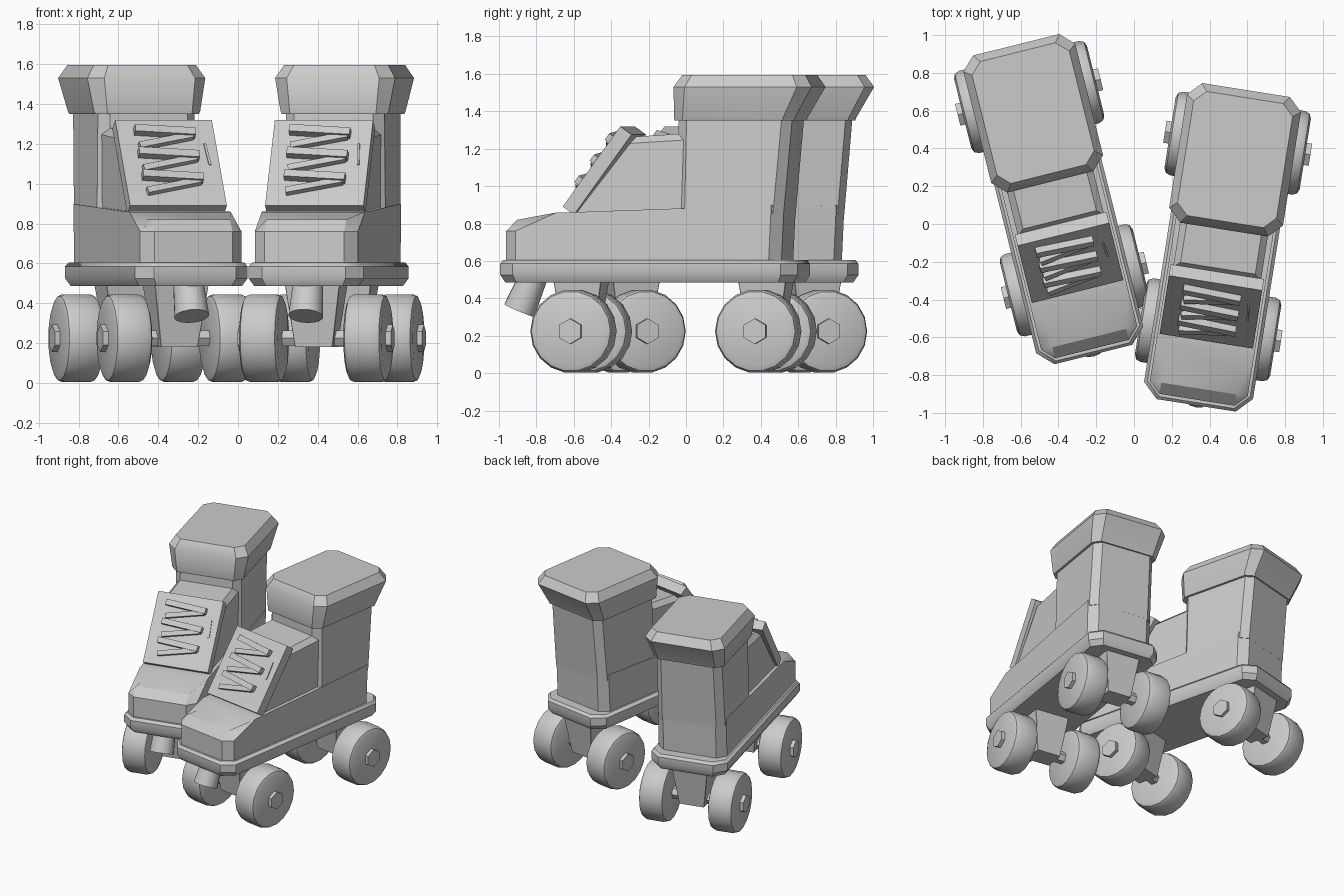
import bpy, bmesh, math
from mathutils import Matrix, Vector

cube = bpy.data.objects.get("Cube")
if cube:
    bpy.data.objects.remove(cube, do_unlink=True)

grey = bpy.data.materials.new("plain_grey")
grey.use_nodes = True
GREY = (0.6, 0.6, 0.6, 1)
grey.diffuse_color = GREY
grey.node_tree.nodes["Principled BSDF"].inputs["Base Color"].default_value = GREY

parts = []  # (name, mesh, matrix within one skate)


def add(name, bm, matrix=None):
    bmesh.ops.recalc_face_normals(bm, faces=bm.faces)
    mesh = bpy.data.meshes.new(name)
    bm.to_mesh(mesh)
    bm.free()
    mesh.materials.append(grey)
    for p in mesh.polygons:
        p.use_smooth = True
    mesh.set_sharp_from_angle(angle=math.radians(35))
    parts.append((name, mesh, matrix or Matrix()))
    return mesh


def bridge(bm, rings):
    """Join rings of equal vertex count and close both ends."""
    n = len(rings[0])
    for a, b in zip(rings, rings[1:]):
        for i in range(n):
            j = (i + 1) % n
            bm.faces.new((a[i], a[j], b[j], b[i]))
    bm.faces.new(rings[0])
    bm.faces.new(rings[-1])


def loft(name, levels):
    """Stack corner-cut rectangles: (z, half width, front, back, corner cut)."""
    bm = bmesh.new()
    rings = []
    for z, w, f, b, c in levels:
        pts = [(w, f + c), (w, b - c), (w - c, b), (c - w, b),
               (-w, b - c), (-w, f + c), (c - w, f), (w - c, f)]
        rings.append([bm.verts.new((x, y, z)) for x, y in pts])
    bridge(bm, rings)
    add(name, bm)


def extrude(name, profile, half, width, rule):
    """Extrude a side profile across x and bevel the edges picked by rule."""
    bm = bmesh.new()
    rings = [[bm.verts.new((s * half, y, z)) for y, z in profile] for s in (-1, 1)]
    bridge(bm, rings)
    edges = [e for e in bm.edges if rule(e.verts[0].co, e.verts[1].co)]
    bmesh.ops.bevel(bm, geom=edges, offset=width, segments=1, affect='EDGES')
    add(name, bm)


def cylinder(name, sides, r1, r2, depth, matrix, bevel=0):
    bm = bmesh.new()
    bmesh.ops.create_cone(bm, cap_ends=True, segments=sides, radius1=r1, radius2=r2, depth=depth)
    if bevel:
        rims = [e for e in bm.edges if abs(e.verts[0].co.z - e.verts[1].co.z) < 0.001]
        bmesh.ops.bevel(bm, geom=rims, offset=bevel, segments=2, profile=0.5, affect='EDGES')
    return add(name, bm, matrix)


def box(name, size, matrix):
    bm = bmesh.new()
    bmesh.ops.create_cube(bm, size=1)
    bmesh.ops.scale(bm, vec=size, verts=bm.verts)
    add(name, bm, matrix)


# Sole with cut corners and chamfered rims
loft("sole", [(0.485, 0.265, -0.78, 0.78, 0.07), (0.525, 0.292, -0.805, 0.805, 0.08),
              (0.585, 0.292, -0.805, 0.805, 0.08), (0.605, 0.275, -0.79, 0.79, 0.075)])

# Lower boot with the toe cap; toe edges and heel corners are bevelled
extrude("lower_boot",
        [(-0.775, 0.59), (-0.775, 0.82), (-0.55, 0.82), (-0.42, 0.86), (0.73, 0.9), (0.715, 0.59)],
        0.262, 0.06,
        lambda a, b: (max(a.y, b.y) < -0.5 and max(a.z, b.z) > 0.6)
        or (min(a.y, b.y) > 0.6 and abs(a.z - b.z) > 0.1))

# Instep under the tongue
extrude("instep", [(-0.41, 0.83), (-0.07, 1.265), (0.25, 1.285), (0.25, 0.83)], 0.235, 0.035,
        lambda a, b: a.x * b.x > 0 and min(a.z, b.z) > 1.2)

# Ankle shaft and flared cuff
loft("ankle_shaft", [(0.85, 0.257, 0.15, 0.728, 0.05), (1.37, 0.25, 0.16, 0.775, 0.05)])
loft("cuff", [(1.35, 0.268, 0.14, 0.785, 0.05), (1.365, 0.275, 0.137, 0.79, 0.055),
              (1.53, 0.305, 0.137, 0.885, 0.07), (1.595, 0.265, 0.18, 0.845, 0.06)])

# Sloping tongue frame: x across, y up the slope, z outward
slope = Matrix.Translation((0, -0.305, 1.105)) @ Matrix.Rotation(math.radians(54), 4, 'X')


def on_tongue(x, y, z, turn=0):
    return slope @ Matrix.Translation((x, y, z)) @ Matrix.Rotation(math.radians(turn), 4, 'Z')


box("tongue_plate", (0.5, 0.53, 0.075), on_tongue(0, 0, -0.0375))
for i, y in enumerate((0.18, 0.04, -0.1)):
    box(f"lace_bar_{i}", (0.31, 0.042, 0.05), on_tongue(-0.01, y, 0.015, -4))
    box(f"lace_cross_{i}", (0.29, 0.035, 0.035), on_tongue(-0.01, y - 0.055, 0.012, 13))
box("tongue_slit", (0.012, 0.13, 0.008), on_tongue(0.195, 0.05, 0.003, 4))

# Toe stop, slanting forward and down
axis = Vector((0, -0.39, -0.92)).normalized()
end = Vector((0, -0.735, 0.335))
cylinder("toe_stop", 16, 0.075, 0.088, 0.22,
         Matrix.Translation(end - axis * 0.11) @ axis.to_track_quat('Z', 'Y').to_matrix().to_4x4())

# Trucks, axles, wheels and nuts
across = Matrix.Rotation(math.pi / 2, 4, 'Y')
for place, y in (("front", -0.4), ("rear", 0.6)):
    loft(f"{place}_truck", [(0.18, 0.095, y - 0.08, y + 0.08, 0.002),
                            (0.5, 0.14, y - 0.13, y + 0.13, 0.002)])
    hub = Matrix.Translation((0, y, 0.224))
    cylinder(f"{place}_axle", 6, 0.045, 0.045, 0.5, hub @ across)
    for side, s in (("right", -1), ("left", 1)):
        cylinder(f"{place}_{side}_wheel", 18, 0.224, 0.224, 0.195,
                 hub @ Matrix.Translation((s * 0.265, 0, 0)) @ across, 0.035)
        cylinder(f"{place}_{side}_nut", 6, 0.068, 0.068, 0.06,
                 hub @ Matrix.Translation((s * 0.36, 0, 0)) @ across @ Matrix.Rotation(math.pi / 2, 4, 'Z'))

# Two skates, toes turned inward
for skate, x, y, turn in (("right_skate", -0.41, 0.09, 14), ("left_skate", 0.455, -0.165, -9)):
    frame = Matrix.Translation((x, y, 0)) @ Matrix.Rotation(math.radians(turn), 4, 'Z')
    for name, mesh, matrix in parts:
        obj = bpy.data.objects.new(f"{skate}_{name}", mesh)
        obj.matrix_world = frame @ matrix
        bpy.context.scene.collection.objects.link(obj)
